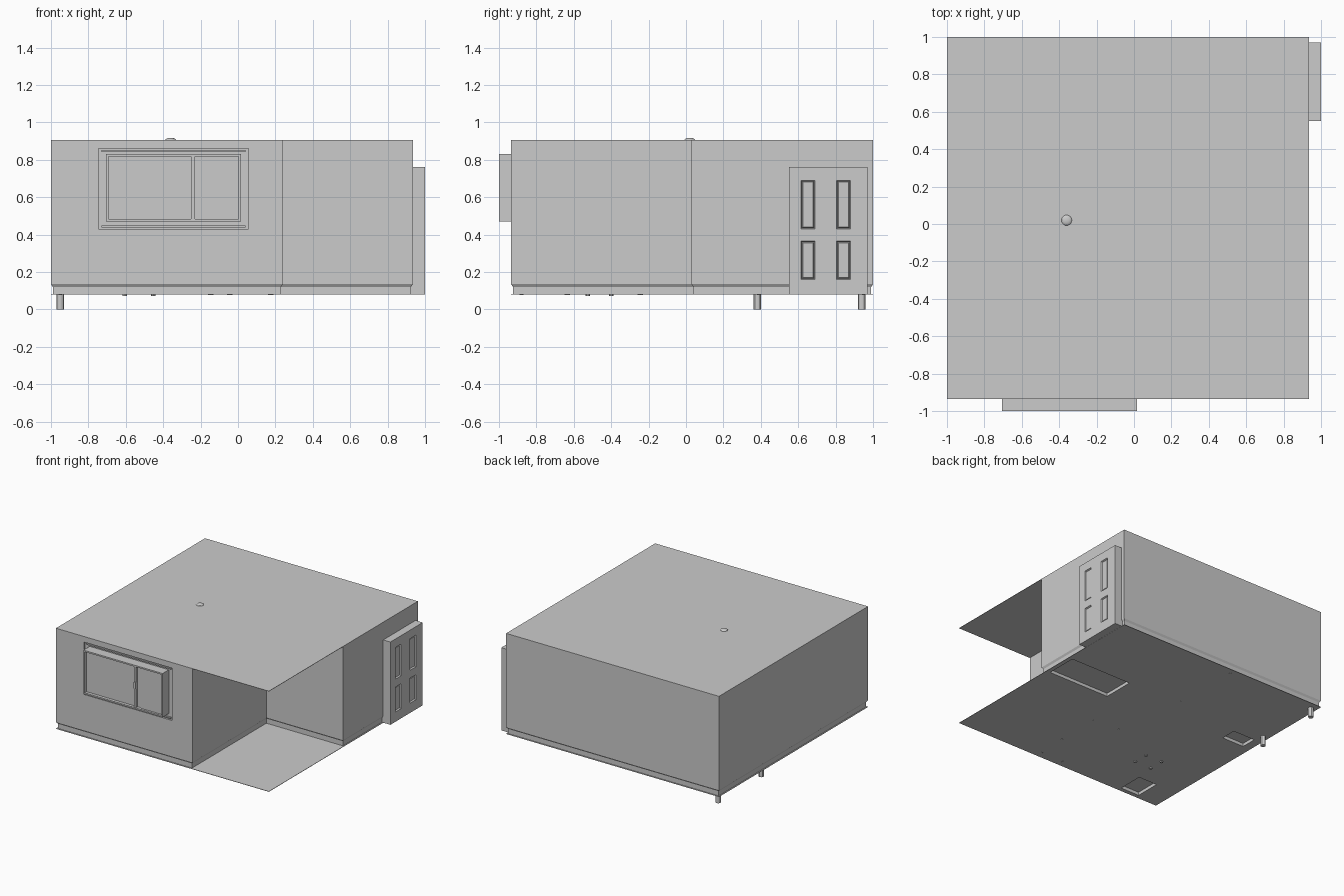
import bpy, bmesh
from mathutils import Vector

cube = bpy.data.objects.get("Cube")
if cube:
    bpy.data.objects.remove(cube, do_unlink=True)

grey = bpy.data.materials.new("plaster_grey")
grey.use_nodes = True
grey.diffuse_color = (0.6, 0.6, 0.6, 1)
grey.node_tree.nodes["Principled BSDF"].inputs["Base Color"].default_value = (0.6, 0.6, 0.6, 1)

FLOOR, ROOF = 0.08, 0.905
LO, HI = -0.935, 0.935


def finish(name, bm):
    bmesh.ops.recalc_face_normals(bm, faces=bm.faces)
    mesh = bpy.data.meshes.new(name)
    bm.to_mesh(mesh)
    bm.free()
    mesh.materials.append(grey)
    obj = bpy.data.objects.new(name, mesh)
    bpy.context.collection.objects.link(obj)
    return obj


def box(name, x, y, z):
    bm = bmesh.new()
    bmesh.ops.create_cube(bm, size=1)
    for v in bm.verts:
        v.co = Vector((r[0] + (c + 0.5) * (r[1] - r[0])) for r, c in zip((x, y, z), v.co))
    return finish(name, bm)


def cylinder(name, x, y, z0, z1, radius, sides=12):
    bm = bmesh.new()
    bmesh.ops.create_cone(bm, cap_ends=True, segments=sides, radius1=radius,
                          radius2=radius, depth=z1 - z0)
    bmesh.ops.translate(bm, verts=bm.verts, vec=(x, y, (z0 + z1) / 2))
    obj = finish(name, bm)
    smooth(obj)
    return obj


def smooth(obj):
    bpy.ops.object.select_all(action='DESELECT')
    obj.select_set(True)
    bpy.context.view_layer.objects.active = obj
    bpy.ops.object.shade_smooth_by_angle()


def cut(target, x, y, z):
    cutter = box("cutter", x, y, z)
    mod = target.modifiers.new("cut", 'BOOLEAN')
    mod.operation = 'DIFFERENCE'
    mod.solver = 'EXACT'
    mod.object = cutter
    bpy.context.view_layer.objects.active = target
    bpy.ops.object.modifier_apply(modifier=mod.name)
    bpy.data.objects.remove(cutter, do_unlink=True)


# Walls: L-shaped outline, with a recessed skirting band along the bottom
def outline(d):
    nx, ny = 0.24 - d, 0.03 + d
    return [(-1 + d, LO + d), (nx, LO + d), (nx, ny), (HI - d, ny), (HI - d, 1 - d), (-1 + d, 1 - d)]


bm = bmesh.new()
rings = [[bm.verts.new((x, y, z)) for x, y in outline(d)]
         for z, d in ((FLOOR, 0.01), (0.12, 0.01), (0.135, 0), (ROOF, 0))]
for a, b in zip(rings, rings[1:]):
    for i in range(6):
        j = (i + 1) % 6
        bm.faces.new((a[i], a[j], b[j], b[i]))
bm.faces.new(rings[0])
bm.faces.new(rings[-1])
walls = finish("walls", bm)

# Floor and roof sheets span the full square, past the notched corner
roof = box("roof", (-1, HI), (LO, 1), (ROOF - 0.002, ROOF + 0.001))
floor = box("floor", (-1, HI), (LO, 1), (FLOOR - 0.001, FLOOR + 0.002))

# Shallow openings under the floor
for x, y in (((0.34, 0.9), (0.09, 0.35)), ((-0.8, -0.63), (-0.9, -0.69)),
             ((-0.93, -0.73), (0.17, 0.3))):
    for part in (floor, walls):
        cut(part, x, y, (FLOOR - 0.02, FLOOR + 0.025))

# Window: sunk trim in the wall around a box that stands out from it
cut(walls, (-0.745, 0.055), (LO - 0.02, LO + 0.015), (0.43, 0.86))
X0, X1, Z0, Z1 = -0.705, 0.015, 0.47, 0.83
window = box("window_box", (X0, X1), (-1, LO + 0.03), (Z0, Z1))
cut(window, (X0 + 0.012, X1 - 0.012), (-1.02, -0.975), (Z0 + 0.012, Z1 - 0.012))
box("window_center_bar", (-0.25, -0.23), (-0.995, -0.97), (Z0 + 0.01, Z1 - 0.01))
box("window_latch", (-0.248, -0.232), (-1, -0.99), (0.635, 0.69))
box("window_right_pane", (-0.2, X1 - 0.012), (-0.983, -0.97), (Z0 + 0.01, Z1 - 0.01))
for name, z in (("window_sill_lip", 0.443), ("window_head_lip", 0.847)):
    box(name, (-0.73, 0.04), (LO + 0.004, LO + 0.02), (z - 0.005, z + 0.005))

# Door: slab with four sunk panels, each with a raised centre
box("door_jamb", (0.92, 0.985), (0.55, 0.97), (FLOOR, 0.76))
bm = bmesh.new()
ys = (0.55, 0.615, 0.69, 0.805, 0.88, 0.97)
zs = (FLOOR, 0.16, 0.365, 0.43, 0.69, 0.76)
grid = [[bm.verts.new((1, y, z)) for z in zs] for y in ys]
panels = []
for i in range(5):
    for j in range(5):
        f = bm.faces.new((grid[i][j], grid[i + 1][j], grid[i + 1][j + 1], grid[i][j + 1]))
        if i % 2 and j % 2:
            panels.append(f)
rim = [e for e in bm.edges if e.is_boundary]
side = bmesh.ops.extrude_edge_only(bm, edges=rim)["geom"]
bmesh.ops.translate(bm, verts=[g for g in side if isinstance(g, bmesh.types.BMVert)], vec=(-0.02, 0, 0))
bmesh.ops.inset_individual(bm, faces=panels, thickness=0.008, depth=-0.012)
bmesh.ops.inset_individual(bm, faces=panels, thickness=0.006, depth=0.006)
finish("door_slab", bm)

# Roof vent: a flattened dome
bm = bmesh.new()
bmesh.ops.create_uvsphere(bm, u_segments=20, v_segments=10, radius=0.028)
bmesh.ops.scale(bm, vec=(1, 1, 0.4), verts=bm.verts)
bmesh.ops.translate(bm, vec=(-0.36, 0.02, ROOF + 0.001), verts=bm.verts)
smooth(finish("roof_vent", bm))

# Bed legs reach the ground below the floor
for y in (0.38, 0.94):
    cylinder("bed_leg", -0.95, y, 0, FLOOR + 0.01, 0.02)

# Furniture feet that just show under the floor
for x in (-0.605, -0.453):
    for y in (-0.525, -0.4):
        cylinder("stool_foot", x, y, FLOOR - 0.009, FLOOR, 0.012)
for x, y in ((0.17, -0.88), (-0.04, -0.88), (0.18, -0.63), (0.18, -0.25), (-0.05, -0.24),
             (-0.14, 0.39), (-0.15, 0.95), (-0.95, -0.64)):
    cylinder("furniture_foot", x, y, FLOOR - 0.003, FLOOR, 0.01)
